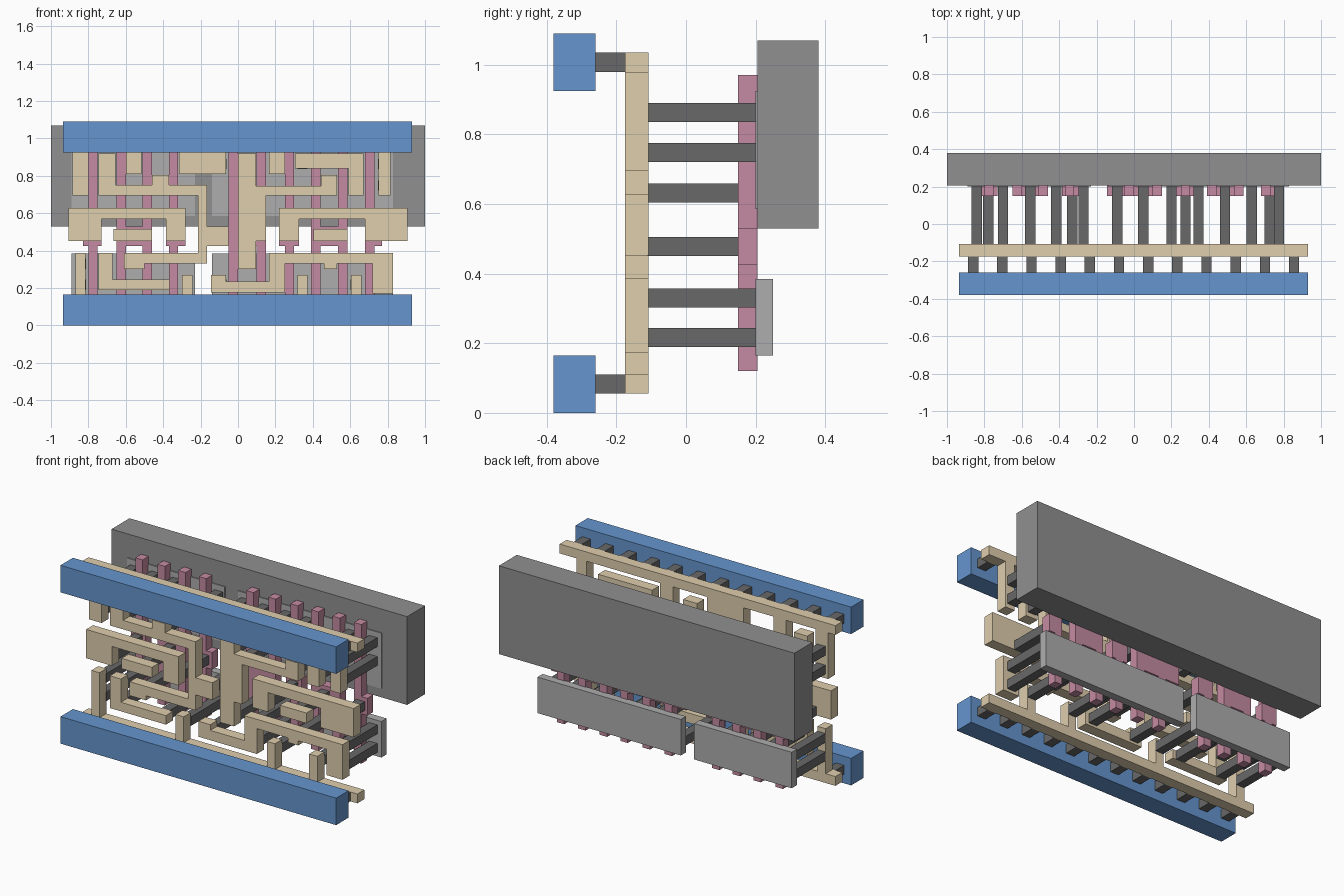
import bpy, bmesh


def mat(name, c):
    m = bpy.data.materials.new(name)
    m.diffuse_color = (*c, 1)
    return m


BLUE = mat("rail_blue", (0.13, 0.30, 0.62))
TAN = mat("wire_tan", (0.74, 0.62, 0.42))
PINK = mat("gate_pink", (0.56, 0.26, 0.36))
DARK = mat("contact_grey", (0.14, 0.14, 0.14))
MID = mat("well_grey", (0.28, 0.28, 0.28))
LIGHT = mat("diffusion_grey", (0.42, 0.42, 0.42))


def plate(name, rects, y0, y1, material):
    """One flat part: the union of (x0, x1, z0, z1) rectangles, extruded from y0 to y1."""
    xs = sorted({v for r in rects for v in r[:2]})
    zs = sorted({v for r in rects for v in r[2:]})
    bm = bmesh.new()
    for i in range(len(xs) - 1):
        for k in range(len(zs) - 1):
            cx, cz = (xs[i] + xs[i + 1]) / 2, (zs[k] + zs[k + 1]) / 2
            if any(a < cx < b and c < cz < d for a, b, c, d in rects):
                bm.faces.new([bm.verts.new((x, y0, z)) for x, z in (
                    (xs[i], zs[k]), (xs[i + 1], zs[k]),
                    (xs[i + 1], zs[k + 1]), (xs[i], zs[k + 1]))])
    bmesh.ops.remove_doubles(bm, verts=bm.verts, dist=1e-5)
    res = bmesh.ops.extrude_face_region(bm, geom=bm.faces[:], use_keep_orig=True)
    for g in res["geom"]:
        if isinstance(g, bmesh.types.BMVert):
            g.co.y = y1
    bmesh.ops.recalc_face_normals(bm, faces=bm.faces)
    bmesh.ops.dissolve_limit(bm, angle_limit=0.01, verts=bm.verts, edges=bm.edges)
    me = bpy.data.meshes.new(name)
    bm.to_mesh(me)
    bm.free()
    me.materials.append(material)
    ob = bpy.data.objects.new(name, me)
    bpy.context.collection.objects.link(ob)


def square(x, z, s=0.0275):
    return (x - s, x + s, z - s, z + s)


# Well and diffusion slabs at the back
plate("well", [(-1, 1, 0.53, 1.07)], 0.206, 0.38, MID)
for side, x0, x1 in (("left", -0.89, -0.23), ("right", -0.14, 0.83)):
    plate("lower_diffusion_" + side, [(x0, x1, 0.165, 0.385)], 0.2, 0.25, LIGHT)
    plate("upper_diffusion_" + side, [(x0, x1, 0.585, 0.925)], 0.2, 0.21, LIGHT)

# Gate strips, single or paired, each with a contact pad
GATES = [("a", [-0.775], -0.83, -0.73), ("b", [-0.625, -0.485], -0.65, -0.46),
         ("c", [-0.345], -0.385, -0.28), ("d", [-0.025, 0.125], -0.145, 0.15),
         ("e", [0.275], 0.22, 0.325), ("f", [0.415, 0.56], 0.39, 0.585),
         ("g", [0.705], 0.68, 0.77)]
for n, strips, x0, x1 in GATES:
    plate("gate_" + n, [(x - 0.025, x + 0.025, 0.12, 0.97) for x in strips]
          + [(x0, x1, 0.425, 0.53)], 0.15, 0.206, PINK)

# Power rails, with wire strips and stubs behind them
for n, z0 in (("bottom", 0), ("top", 0.925)):
    plate(n + "_rail", [(-0.935, 0.93, z0, z0 + 0.165)], -0.38, -0.26, BLUE)
FY = (-0.175, -0.108)
plate("bottom_rail_wire", [(-0.935, 0.93, 0.055, 0.112)]
      + [(x - 0.0275, x + 0.0275, 0.1, z) for x, z in
         ((-0.842, 0.387), (-0.272, 0.27), (0.345, 0.27), (0.632, 0.27))], *FY, TAN)
plate("top_rail_wire", [(-0.935, 0.93, 0.978, 1.035)]
      + [(a, b, z, 1.0) for a, b, z in
         ((-0.885, -0.80, 0.695), (-0.60, -0.515, 0.81), (-0.315, -0.065, 0.81),
          (0.165, 0.25, 0.81), (0.75, 0.815, 0.695))], *FY, TAN)

# Signal wires
WIRES = {
    "left_bridge": [(-0.905, -0.73, 0.452, 0.628), (-0.8, -0.3, 0.57, 0.628),
                    (-0.385, -0.28, 0.452, 0.628)],
    "left_pad": [(-0.665, -0.46, 0.452, 0.515)],
    "left_hook": [(-0.745, -0.655, 0.695, 0.92), (-0.745, -0.165, 0.695, 0.75),
                  (-0.46, -0.37, 0.695, 0.805), (-0.215, -0.165, 0.33, 0.75),
                  (-0.215, -0.05, 0.425, 0.53), (-0.61, -0.165, 0.33, 0.387),
                  (-0.61, -0.5, 0.302, 0.387)],
    "lower_left": [(-0.745, -0.67, 0.19, 0.387), (-0.745, -0.365, 0.19, 0.245)],
    "centre": [(0, 0.095, 0.302, 0.92), (0, 0.15, 0.452, 0.745),
               (0, 0.53, 0.695, 0.745), (0.445, 0.53, 0.695, 0.805)],
    "upper_right": [(0.305, 0.67, 0.84, 0.92), (0.59, 0.67, 0.695, 0.92)],
    "right_bridge": [(0.22, 0.325, 0.452, 0.628), (0.22, 0.905, 0.57, 0.628),
                     (0.68, 0.905, 0.452, 0.628)],
    "right_pad": [(0.405, 0.585, 0.452, 0.515)],
    "lower_right": [(-0.145, -0.065, 0.175, 0.27), (-0.145, 0.25, 0.175, 0.235),
                    (0.165, 0.25, 0.175, 0.387), (0.165, 0.83, 0.33, 0.387),
                    (0.46, 0.53, 0.302, 0.387), (0.72, 0.83, 0.172, 0.387)],
}
for n, rects in WIRES.items():
    plate(n + "_wire", rects, *FY, TAN)

# Contact posts: wire to diffusion at four heights, wire to gate in the middle
POSTS = {0.863: (-0.84, -0.70, -0.555, -0.27, -0.09, 0.05, 0.2, 0.345, 0.63, 0.775),
         0.748: (-0.84, -0.70, -0.415, 0.05, 0.487, 0.63, 0.775),
         0.632: (0.05,),
         0.33: (-0.84, -0.70, -0.555, 0.05, 0.2, 0.487, 0.775),
         0.217: (-0.84, -0.70, -0.415, -0.27, -0.09, 0.2, 0.345, 0.63, 0.775)}
for z, xs in POSTS.items():
    plate("diffusion_posts", [square(x, z) for x in xs], -0.11, 0.201, DARK)
plate("gate_posts", [square(x, 0.478) for x in
                     (-0.78, -0.555, -0.33, -0.09, 0.275, 0.487, 0.725)], -0.11, 0.151, DARK)

# Short posts between wire strips and rails
for n, z in (("bottom", 0.083), ("top", 1.007)):
    plate(n + "_rail_posts", [square(-0.86 + 0.156 * i, z) for i in range(12)],
          -0.261, -0.174, DARK)
